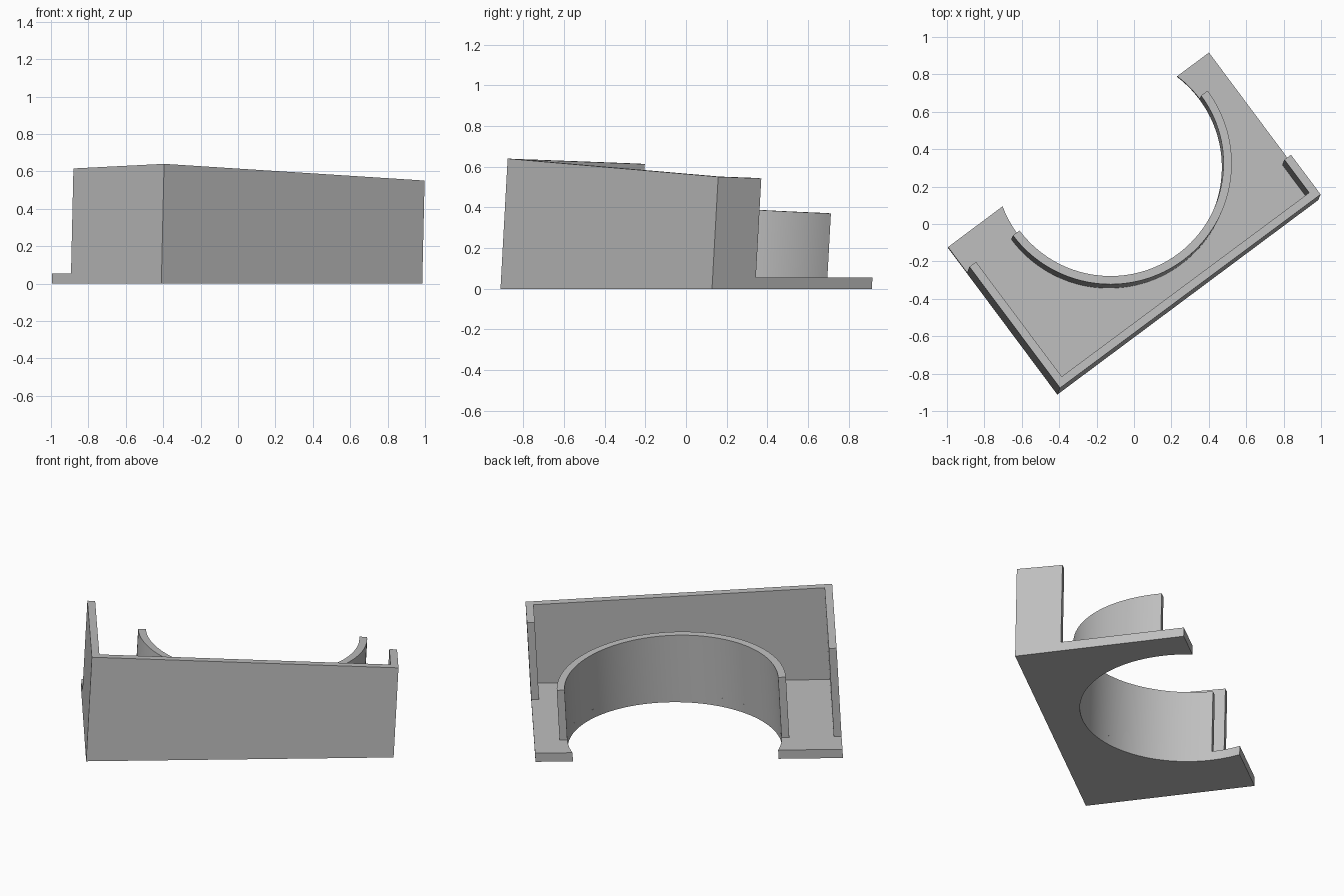
import bpy
import bmesh
from math import cos, sin, pi, asin, radians
from mathutils import Vector

if "Cube" in bpy.data.objects:
    bpy.data.objects.remove(bpy.data.objects["Cube"])

# Overall sizes, in the tray's own axes (u along the front, v towards the back)
WIDTH, DEPTH, PLATE, WALL = 1.74, 0.98, 0.055, 0.044
LEFT_LEN, RIGHT_LEN = 0.81, 0.265
CENTRE, RADIUS = Vector((0.946, 0.811)), 0.606
ANGLE, CORNER = radians(36.7), Vector((-0.41, -0.912))
LEAN = Vector((0.023, 0.055))
SEGMENTS = 64

grey = bpy.data.materials.new("light grey")
grey.use_nodes = True
colour = (0.52, 0.52, 0.52, 1)
grey.diffuse_color = colour
grey.node_tree.nodes["Principled BSDF"].inputs["Base Color"].default_value = colour


def place(u, v):
    """Turn tray axes into world axes."""
    return CORNER + Vector((u * cos(ANGLE) - v * sin(ANGLE),
                            u * sin(ANGLE) + v * cos(ANGLE)))


def arc(radius, start, end):
    return [(CENTRE.x + radius * cos(a), CENTRE.y + radius * sin(a))
            for a in (start + (end - start) * i / SEGMENTS for i in range(SEGMENTS + 1))]


def flat(height):
    return lambda p: height


def square_to_lean(height):
    """Top plane at right angles to the leaning walls."""
    return lambda p: height - LEAN.dot(p - CORNER)


def prism(name, outline, bottom, top):
    """Extrude an outline along the leaning direction up to the top plane."""
    bm = bmesh.new()
    points = [place(u, v) for u, v in outline]

    def ring(level):
        return [bm.verts.new((*(p + LEAN * level(p)), level(p))) for p in points]

    low, high = ring(flat(bottom)), ring(top)
    bm.faces.new(low)
    bm.faces.new(high)
    for i in range(len(points)):
        j = (i + 1) % len(points)
        bm.faces.new((low[i], low[j], high[j], high[i]))
    bmesh.ops.recalc_face_normals(bm, faces=bm.faces)
    mesh = bpy.data.meshes.new(name)
    bm.to_mesh(mesh)
    bm.free()
    mesh.materials.append(grey)
    obj = bpy.data.objects.new(name, mesh)
    bpy.context.collection.objects.link(obj)
    bpy.ops.object.select_all(action='DESELECT')
    obj.select_set(True)
    bpy.context.view_layer.objects.active = obj
    bpy.ops.object.shade_smooth_by_angle(angle=radians(30))
    return obj


# Base plate with a round bite out of its back edge
rise = asin((DEPTH - CENTRE.y) / RADIUS)
bite = arc(RADIUS, rise, -pi - rise)
prism("base_plate", [(0, DEPTH), (0, 0), (WIDTH, 0), (WIDTH, DEPTH)] + bite,
      0, flat(PLATE))

# Outer wall: long left side, front, short right side
inner = WIDTH - WALL
prism("outer_wall", [(0, 0), (WIDTH, 0), (WIDTH, RIGHT_LEN), (inner, RIGHT_LEN),
                     (inner, WALL), (WALL, WALL), (WALL, LEFT_LEN), (0, LEFT_LEN)],
      PLATE, square_to_lean(0.64))

# Half-round collar standing on the rim of the bite
prism("collar", arc(RADIUS, 0, -pi) + arc(RADIUS + WALL, -pi, 0),
      PLATE, square_to_lean(0.477))
